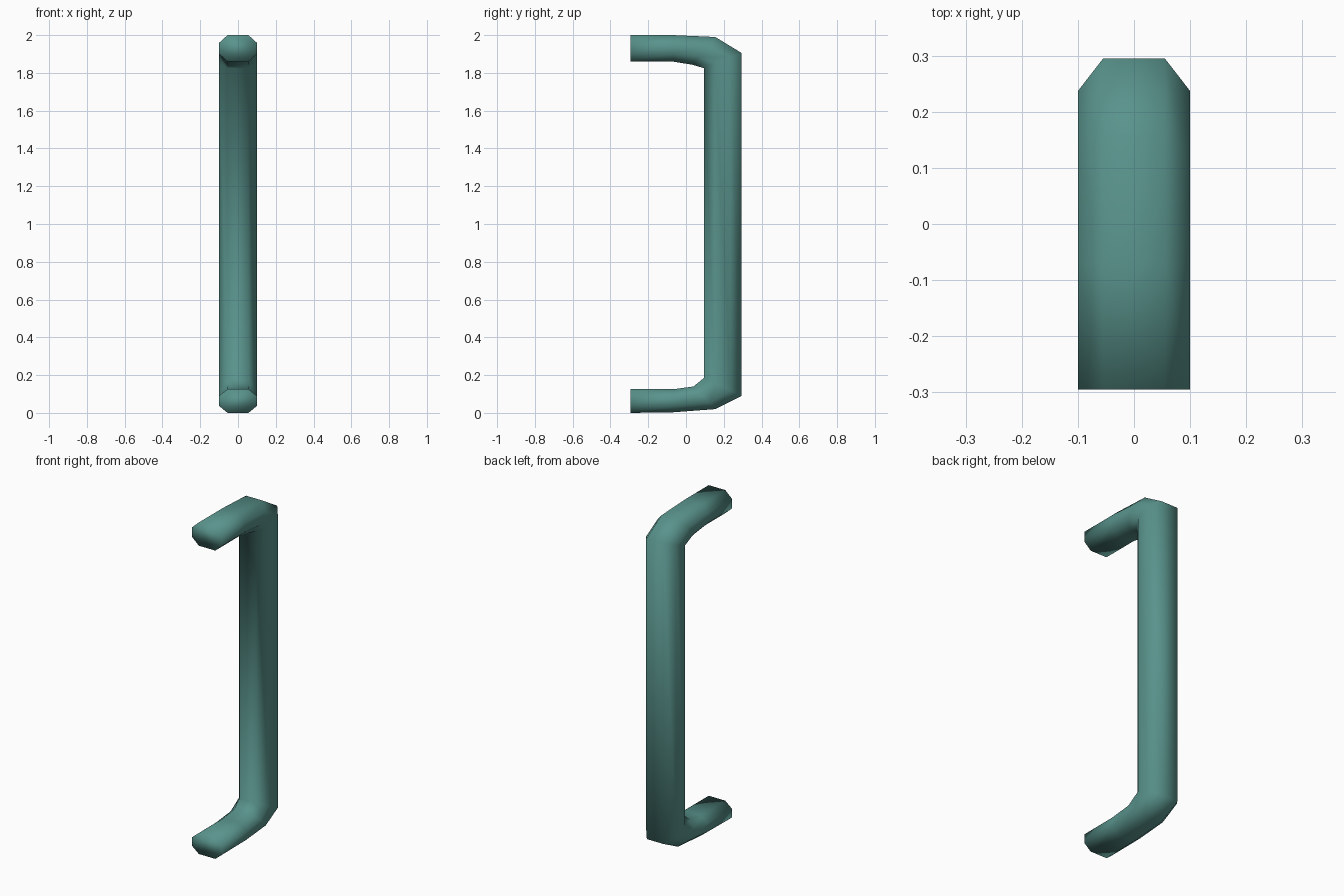
import bpy, bmesh

if "Cube" in bpy.data.objects:
    bpy.data.objects.remove(bpy.data.objects["Cube"])

# Side outline of the handle: (outer y, z), (inner y, z) for each ring
RINGS = [
    ((-0.295, 2.00), (-0.295, 1.86)),
    ((-0.07, 2.00), (-0.07, 1.86)),
    ((0.155, 1.99), (0.035, 1.843)),
    ((0.295, 1.905), (0.095, 1.825)),
    ((0.295, 0.09), (0.095, 0.185)),
    ((0.155, 0.02), (0.04, 0.14)),
    ((-0.07, 0.003), (-0.06, 0.126)),
    ((-0.295, 0.0), (-0.295, 0.126)),
]
# Octagonal section: x, and blend from inner (0) to outer (1)
SECTION = [(-0.055, 0), (0.055, 0), (0.1, 0.29), (0.1, 0.71),
           (0.055, 1), (-0.055, 1), (-0.1, 0.71), (-0.1, 0.29)]

bm = bmesh.new()
loops = []
for (oy, oz), (iy, iz) in RINGS:
    loops.append([bm.verts.new((x, iy + (oy - iy) * t, iz + (oz - iz) * t))
                  for x, t in SECTION])

# Skin between rings, then flat end caps
n = len(SECTION)
for a, b in zip(loops, loops[1:]):
    for i in range(n):
        j = (i + 1) % n
        bm.faces.new((a[i], a[j], b[j], b[i]))
bm.faces.new(loops[0])
bm.faces.new(loops[-1])
bmesh.ops.recalc_face_normals(bm, faces=bm.faces)
for f in bm.faces:
    f.smooth = True

mesh = bpy.data.meshes.new("pull_handle")
bm.to_mesh(mesh)
bm.free()
handle = bpy.data.objects.new("pull_handle", mesh)
bpy.context.collection.objects.link(handle)

# Teal paint
paint = bpy.data.materials.new("teal_paint")
paint.diffuse_color = (0.10, 0.29, 0.26, 1)
paint.use_nodes = True
paint.node_tree.nodes["Principled BSDF"].inputs["Base Color"].default_value = paint.diffuse_color
mesh.materials.append(paint)
